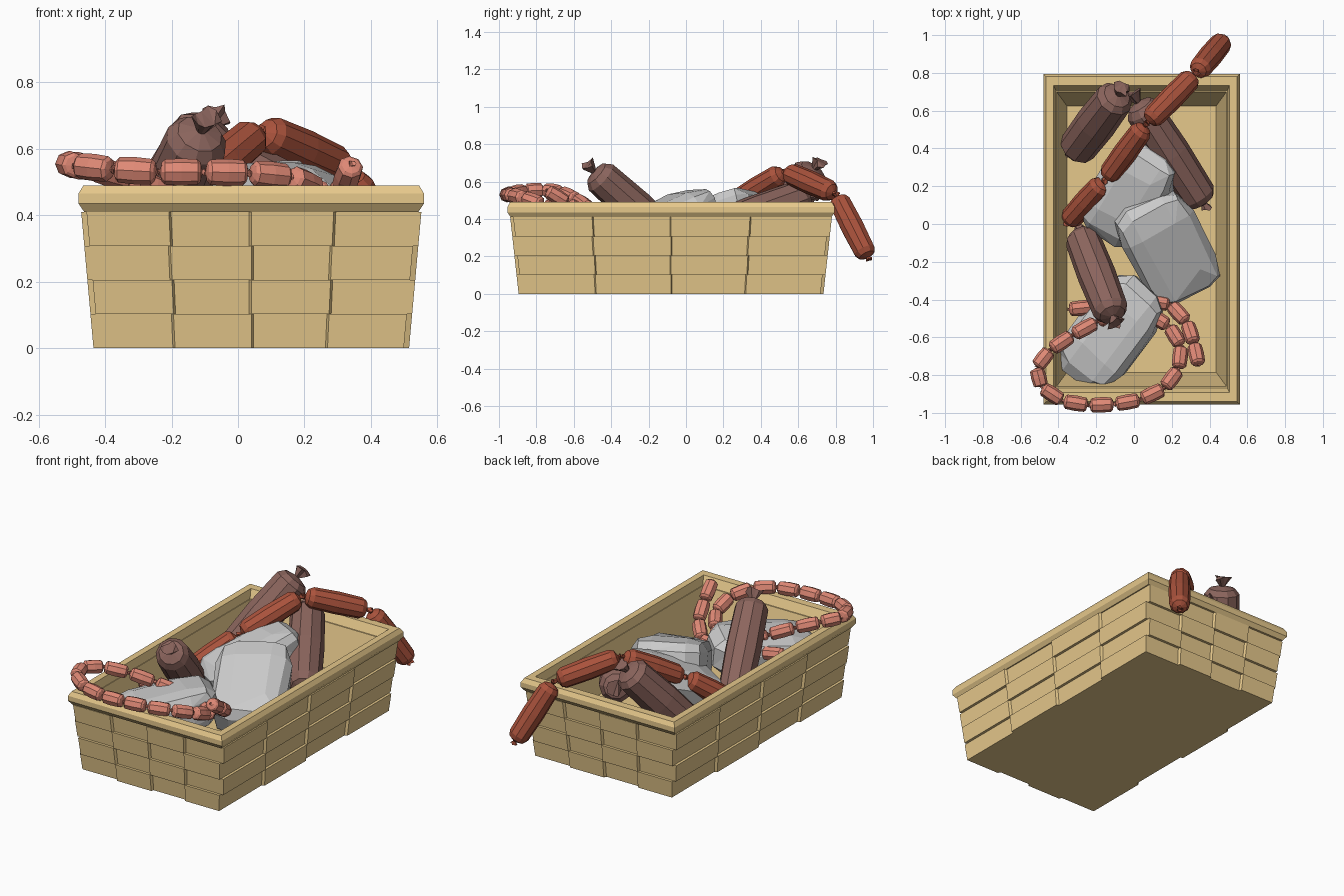
import bpy, bmesh, math, random
from mathutils import Vector, Euler

if "Cube" in bpy.data.objects:
    bpy.data.objects.remove(bpy.data.objects["Cube"])

random.seed(4)


def material(name, rgb):
    m = bpy.data.materials.new(name)
    m.diffuse_color = (*rgb, 1)
    m.use_nodes = True
    m.node_tree.nodes["Principled BSDF"].inputs["Base Color"].default_value = m.diffuse_color
    return m


WOOD = material("wood", (.79, .58, .26))
PINK = material("pink_sausage", (.74, .25, .18))
RED = material("red_sausage", (.40, .085, .045))
DARK = material("dark_salami", (.26, .13, .11))


def finish(bm, name, mat=None):
    bmesh.ops.recalc_face_normals(bm, faces=bm.faces)
    me = bpy.data.meshes.new(name)
    bm.to_mesh(me)
    bm.free()
    ob = bpy.data.objects.new(name, me)
    bpy.context.collection.objects.link(ob)
    if mat:
        me.materials.append(mat)
    return ob


def bridge(bm, rings, closed=False):
    n = len(rings[0])
    for k in range(len(rings) - (not closed)):
        a, b = rings[k], rings[(k + 1) % len(rings)]
        for i in range(n):
            j = (i + 1) % n
            bm.faces.new((a[i], a[j], b[j], b[i]))


# Basket: rectangular loops (half width, half length, height)
CX, CY, TOP, PUSH = .04, -.08, .41, .016


def rect_shell(name, loops, closed):
    bm = bmesh.new()
    rings = [[bm.verts.new((CX + sx * hx, CY + sy * hy, z))
              for sx, sy in ((-1, -1), (1, -1), (1, 1), (-1, 1))] for hx, hy, z in loops]
    bridge(bm, rings, closed)
    if not closed:
        bm.faces.new(rings[0])
        bm.faces.new(rings[-1])
    finish(bm, name, WOOD)


rect_shell("basket_body", [(.459, .799, 0), (.496, .844, TOP), (.496, .844, .44),
                           (.45, .78, .44), (.395, .705, .2)], False)
rect_shell("basket_rim", [(.503, .857, .41), (.52, .875, .435), (.52, .875, .465),
                          (.505, .86, .49), (.465, .812, .49),
                          (.447, .772, .41)], True)

# Woven panels: every other board of a 4 x 4 grid stands proud on each side
bm = bmesh.new()
for side in range(4):
    ang = math.radians(90 * side - 90)
    n = Vector((math.cos(ang), math.sin(ang), 0))
    t = Vector((-n.y, n.x, 0))
    for row in range(4):
        for col in range(4):
            if (row + col) % 2 == 0:
                continue
            vs = []
            for z in (row * TOP / 4, (row + 1) * TOP / 4):
                h = [.475 + .037 * z / TOP, .815 + .045 * z / TOP]
                d, w = (h[1], h[0]) if side % 2 == 0 else (h[0], h[1])
                for depth, grow in ((0, 0), (.03, .012)):
                    for c, s in ((col, -1), (col + 1, 1)):
                        u = (c / 2 - 1) * (w - PUSH)
                        if 0 < c < 4:
                            u += s * grow      # sloped board ends
                        p = n * (d - depth) + t * u
                        vs.append(bm.verts.new((CX + p.x, CY + p.y, z)))
            bmesh.ops.convex_hull(bm, input=vs)
bmesh.ops.dissolve_limit(bm, angle_limit=.02, verts=bm.verts, edges=bm.edges)
finish(bm, "woven_panels", WOOD)

# Sausages: lathed profile between two points with crumpled tied ends
LINK = [(.0, .3), (.04, .15), (.075, .7), (.14, .93), (.5, 1),
        (.86, .93), (.925, .7), (.96, .15), (1, .3)]
SALAMI = [(-.12, .42), (-.03, .16), (0, .7), (.06, .95), (.5, 1.02),
          (.94, .95), (1, .7), (1.03, .16), (1.08, .3)]


def sausage(name, a, b, r, mat, profile=LINK, sides=8):
    a, b = Vector(a), Vector(b)
    axis = b - a
    q = axis.to_track_quat('Z', 'Y')
    bm = bmesh.new()
    rings = []
    for k, (s, f) in enumerate(profile):
        tip = k in (0, len(profile) - 1)
        ring = []
        for i in range(sides):
            w = 2 * math.pi * i / sides
            g = f * (random.uniform(.6, 1.3) if tip else 1) * r
            off = random.uniform(-.12, .12) * r if tip else 0
            ring.append(bm.verts.new(a + axis * s + q @ Vector((g * math.cos(w), g * math.sin(w), off))))
        rings.append(ring)
    bridge(bm, rings)
    for s in (0, -1):
        bmesh.ops.triangulate(bm, faces=[bm.faces.new(rings[s])])
    finish(bm, name, mat)


def chain(name, nodes, r, mat, sides):
    for i in range(len(nodes) - 1):
        sausage(f"{name}_{i + 1}", nodes[i], nodes[i + 1], r, mat, LINK, sides)


# Thin pink chain: link centres, converted to joints half way between
centres = [Vector(p) for p in (
    (.33, -.69, .52), (.305, -.575, .45), (.255, -.465, .375), (.13, -.385, .34),
    (.0, -.42, .37), (-.13, -.485, .43), (-.265, -.55, .485), (-.385, -.625, .53),
    (-.50, -.705, .555), (-.535, -.815, .555), (-.445, -.915, .545), (-.31, -.96, .53),
    (-.17, -.96, .53), (-.035, -.95, .53), (.105, -.91, .525), (.215, -.83, .505),
    (.26, -.705, .455), (.24, -.585, .405), (.13, -.495, .37), (.0, -.44, .36),
    (-.14, -.43, .37), (-.28, -.445, .39))]
joints = [(p + q) / 2 for p, q in zip(centres, centres[1:])]
joints = [2 * centres[0] - joints[0]] + joints + [2 * centres[-1] - joints[-1]]
chain("pink_link", joints, .041, PINK, 8)

# Thick red chain hanging over the back rim
chain("red_link", [(-.36, .0, .27), (-.155, .23, .47), (.065, .53, .655),
                   (.33, .80, .535), (.48, .98, .18)], .064, RED, 10)

# Large salamis
for i, (a, b, r) in enumerate((((-.09, .68, .66), (-.31, .39, .27), .107),
                               ((.03, .63, .52), (.36, .12, .33), .102),
                               ((-.115, -.48, .645), (-.28, -.06, .27), .1))):
    sausage(f"salami_{i + 1}", a, b, r, DARK, SALAMI, 10)


# Rocks: boxy jittered balls with large flat facets
def rock(name, loc, size, rot):
    bm = bmesh.new()
    bmesh.ops.create_cube(bm, size=2)
    for v in bm.verts:
        v.co *= random.uniform(.94, 1.06)
    bmesh.ops.bevel(bm, geom=bm.edges[:], offset=.55, segments=2, profile=.5, affect='EDGES')
    e = Euler([math.radians(v) for v in rot])
    for v in bm.verts:
        p = Vector([c * s * random.uniform(.96, 1.04) for c, s in zip(v.co, size)])
        p.rotate(e)
        v.co = p + Vector(loc)
    bmesh.ops.triangulate(bm, faces=bm.faces[:])
    bmesh.ops.dissolve_limit(bm, angle_limit=.12, verts=bm.verts, edges=bm.edges)
    finish(bm, name)


rock("rock_front", (-.12, -.57, .32), (.185, .31, .13), (8, -4, -38))
rock("rock_middle", (.17, -.12, .355), (.205, .295, .13), (22, 0, 28))
rock("rock_back", (-.02, .17, .38), (.185, .28, .12), (20, -6, -32))
